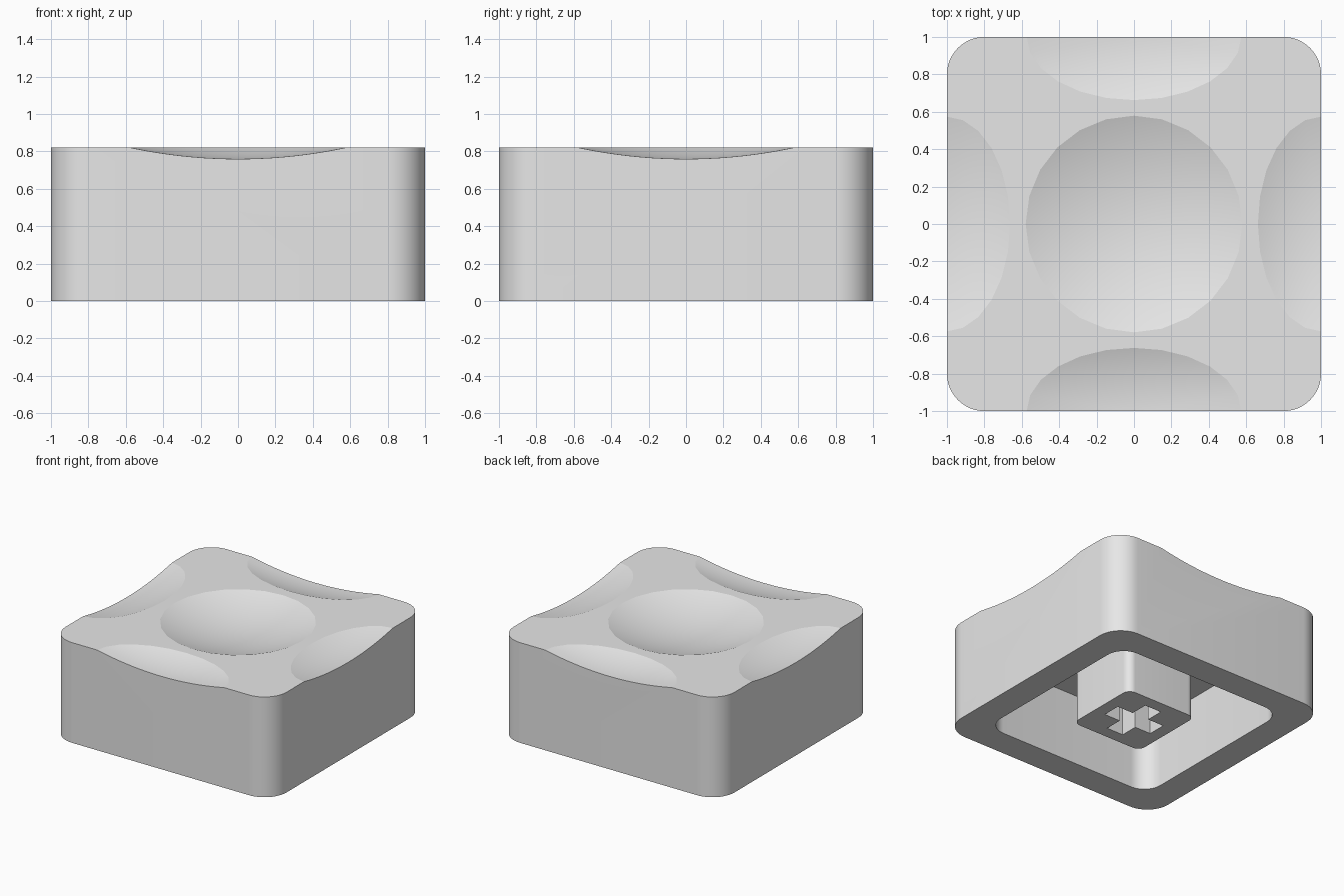
import bpy, bmesh, math

if "Cube" in bpy.data.objects:
    bpy.data.objects.remove(bpy.data.objects["Cube"], do_unlink=True)

HEIGHT = 0.82
CEILING = 0.58

grey = bpy.data.materials.new("light grey plastic")
grey.use_nodes = True
colour = (0.8, 0.8, 0.8, 1)
grey.diffuse_color = colour
grey.node_tree.nodes["Principled BSDF"].inputs["Base Color"].default_value = colour


def finish(name, bm):
    bmesh.ops.recalc_face_normals(bm, faces=bm.faces)
    mesh = bpy.data.meshes.new(name)
    bm.to_mesh(mesh)
    bm.free()
    mesh.materials.append(grey)
    obj = bpy.data.objects.new(name, mesh)
    bpy.context.collection.objects.link(obj)
    return obj


def prism(name, outline, bottom, top):
    """Extrude a flat outline between two heights."""
    bm = bmesh.new()
    face = bm.faces.new([bm.verts.new((x, y, bottom)) for x, y in outline])
    up = bmesh.ops.extrude_face_region(bm, geom=[face])
    verts = [g for g in up["geom"] if isinstance(g, bmesh.types.BMVert)]
    bmesh.ops.translate(bm, verts=verts, vec=(0, 0, top - bottom))
    return finish(name, bm)


def rounded_square(half, steps=12):
    """Square outline whose corner radius is a fifth of its half width."""
    radius = half * 0.2
    points = []
    for corner in range(4):
        mid = math.radians(45 + 90 * corner)
        cx = math.copysign(half - radius, math.cos(mid))
        cy = math.copysign(half - radius, math.sin(mid))
        for i in range(steps + 1):
            a = math.radians(90 * (corner + i / steps))
            points.append((cx + radius * math.cos(a), cy + radius * math.sin(a)))
    return points


def dish(name, x, y, rx, ry, depth, rings=10, sides=24):
    """Shallow bowl that is carved out of the top."""
    bm = bmesh.new()
    centre = bm.verts.new((x, y, HEIGHT - depth))
    last = None
    for k in range(1, rings + 1):
        r = 1.07 * k / rings
        ring = []
        for i in range(sides):
            a = 2 * math.pi * i / sides
            ring.append(bm.verts.new((x + rx * r * math.cos(a), y + ry * r * math.sin(a),
                                      HEIGHT + depth * (r * r - 1))))
        for i in range(sides):
            j = (i + 1) % sides
            if last:
                bm.faces.new((last[i], last[j], ring[j], ring[i]))
            else:
                bm.faces.new((centre, ring[j], ring[i]))
        last = ring
    bm.faces.new(last)
    return finish(name, bm)


def cut(target, cutter):
    mod = target.modifiers.new(cutter.name, "BOOLEAN")
    mod.operation = "DIFFERENCE"
    mod.solver = "EXACT"
    mod.object = cutter
    bpy.context.view_layer.objects.active = target
    bpy.ops.object.modifier_apply(modifier=mod.name)
    bpy.data.objects.remove(cutter, do_unlink=True)


# Hollow shell with a dish in the middle and one on each edge
shell = prism("cap_shell", rounded_square(1), 0, HEIGHT)
cut(shell, prism("cavity_cutter", rounded_square(0.772), -0.1, CEILING))
cut(shell, dish("centre_dish_cutter", 0, 0, 0.58, 0.58, 0.1))
for side in (-1, 1):
    cut(shell, dish("long_dish_cutter", 0, side * 1.002, 0.575, 0.34, 0.06))
    cut(shell, dish("side_dish_cutter", side * 1.002, 0, 0.34, 0.575, 0.06))

# Mounting stem with a cross-shaped socket
stem = prism("mounting_stem", rounded_square(0.319), 0, CEILING + 0.01)
L, W = 0.22, 0.075
cross = [(L, -W), (L, W), (W, W), (W, L), (-W, L), (-W, W),
         (-L, W), (-L, -W), (-W, -W), (-W, -L), (W, -L), (W, -W)]
cut(stem, prism("socket_cutter", cross, -0.1, 0.45))

# Smooth shading with crisp edges
bpy.ops.object.select_all(action="DESELECT")
for obj in (shell, stem):
    obj.select_set(True)
bpy.context.view_layer.objects.active = shell
bpy.ops.object.shade_smooth_by_angle(angle=math.radians(11))
